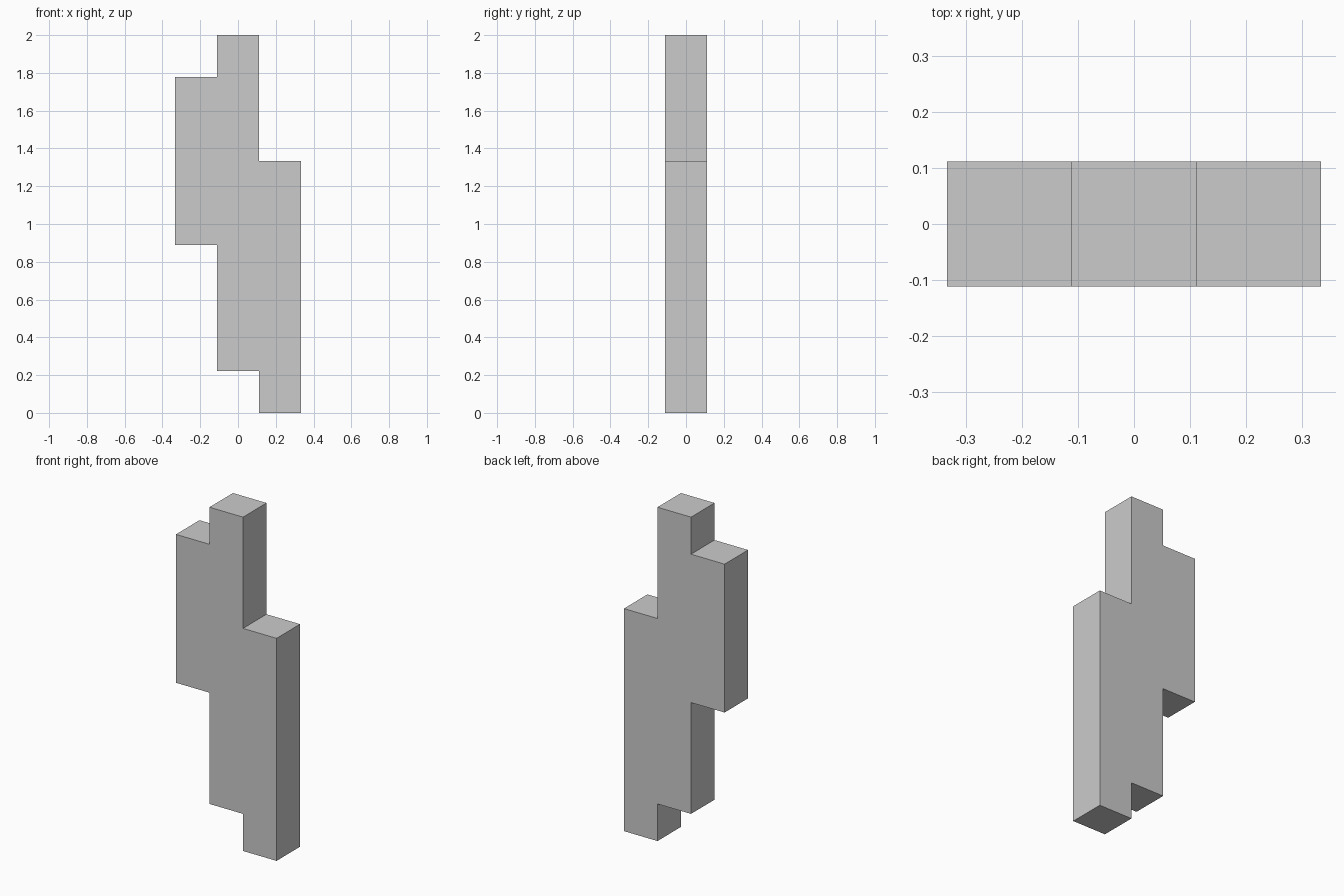
import bpy
import bmesh

if "Cube" in bpy.data.objects:
    bpy.data.objects.remove(bpy.data.objects["Cube"])

U = 2 / 9  # grid unit: the model is nine units tall

# Stepped front outline (x, z) in grid units
OUTLINE = [
    (0.5, 0), (1.5, 0), (1.5, 6), (0.5, 6), (0.5, 9), (-0.5, 9),
    (-0.5, 8), (-1.5, 8), (-1.5, 4), (-0.5, 4), (-0.5, 1), (0.5, 1),
]


def extrude_outline(name, outline, depth):
    """Solid made by extruding an x-z outline along y, centred on y = 0."""
    bm = bmesh.new()
    face = bm.faces.new([bm.verts.new((x * U, -depth / 2, z * U)) for x, z in outline])
    result = bmesh.ops.extrude_face_region(bm, geom=[face], use_keep_orig=True)
    moved = [v for v in result["geom"] if isinstance(v, bmesh.types.BMVert)]
    bmesh.ops.translate(bm, verts=moved, vec=(0, depth, 0))
    bmesh.ops.recalc_face_normals(bm, faces=bm.faces)
    mesh = bpy.data.meshes.new(name)
    bm.to_mesh(mesh)
    bm.free()
    obj = bpy.data.objects.new(name, mesh)
    bpy.context.collection.objects.link(obj)
    return obj


# Three staggered columns joined as one flat-faced block
extrude_outline("stepped_block", OUTLINE, U)
